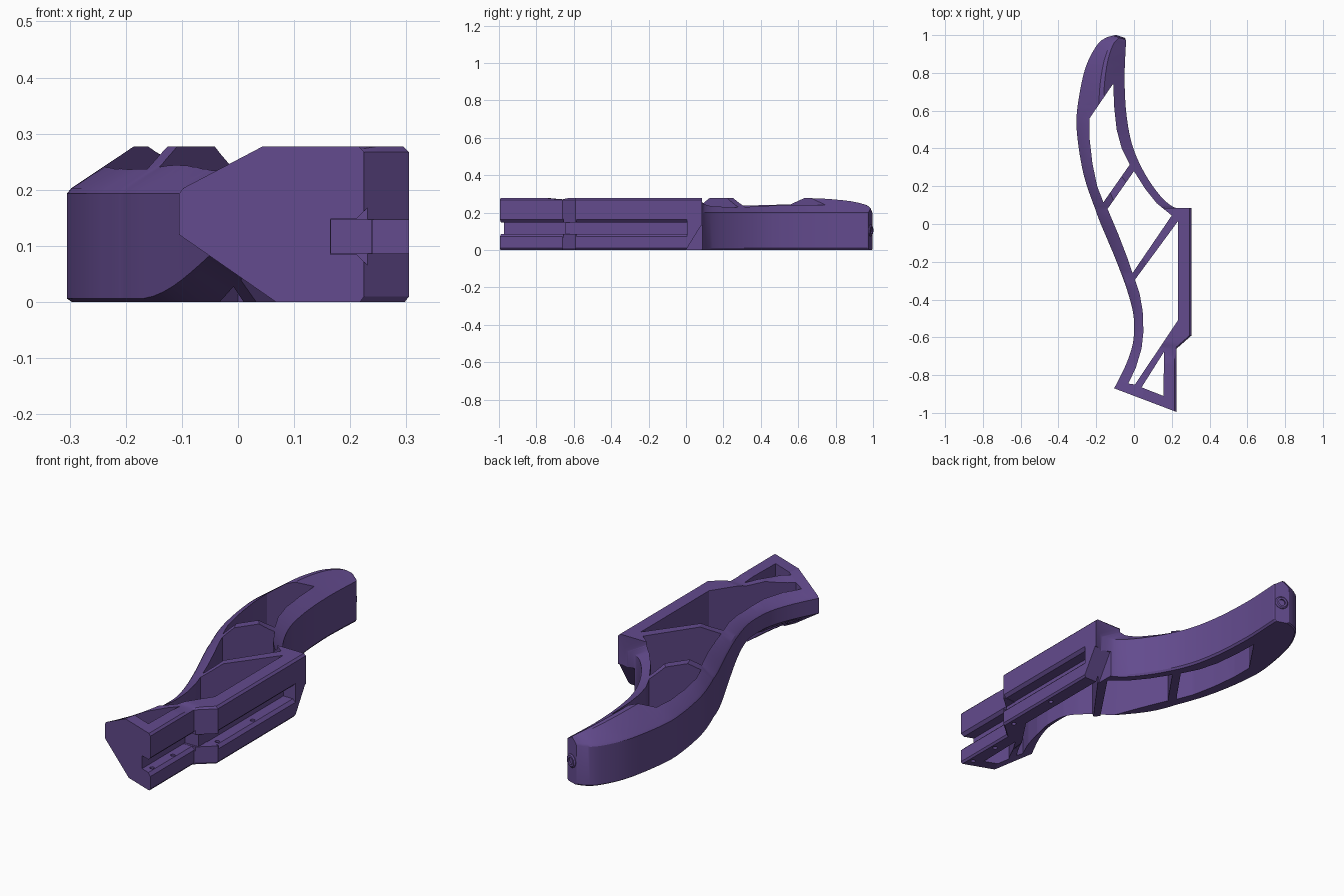
import bpy, bmesh, math
from mathutils import Vector

if "Cube" in bpy.data.objects:
    bpy.data.objects.remove(bpy.data.objects["Cube"])

mat = bpy.data.materials.new("purple")
mat.diffuse_color = (0.125, 0.07, 0.27, 1)
mat.use_nodes = True
mat.node_tree.nodes["Principled BSDF"].inputs["Base Color"].default_value = mat.diffuse_color


def make(name, bm):
    bmesh.ops.triangulate(bm, faces=bm.faces[:])
    bmesh.ops.recalc_face_normals(bm, faces=bm.faces[:])
    if bm.calc_volume(signed=True) < 0:
        bmesh.ops.reverse_faces(bm, faces=bm.faces[:])
    me = bpy.data.meshes.new(name)
    bm.to_mesh(me)
    bm.free()
    me.materials.append(mat)
    ob = bpy.data.objects.new(name, me)
    bpy.context.collection.objects.link(ob)
    return ob


def prism(name, pts, a, b, axis="z"):
    """Extrude a 2D polygon from a to b along an axis."""
    place = {"z": lambda p, h: (p[0], p[1], h),
             "y": lambda p, h: (p[0], h, p[1]),
             "x": lambda p, h: (h, p[0], p[1])}[axis]
    bm = bmesh.new()
    lo = [bm.verts.new(place(p, a)) for p in pts]
    hi = [bm.verts.new(place(p, b)) for p in pts]
    bm.faces.new(lo[::-1])
    bm.faces.new(hi)
    n = len(pts)
    for i in range(n):
        j = (i + 1) % n
        bm.faces.new((lo[i], lo[j], hi[j], hi[i]))
    return make(name, bm)


def volume(me):
    bm = bmesh.new()
    bm.from_mesh(me)
    v = bm.calc_volume(signed=True)
    bm.free()
    return v


def cut(ob, cutter):
    """Subtract the cutter, using the first solver that gives a sound solid."""
    before = volume(ob.data)
    most = volume(cutter.data)
    m = ob.modifiers.new("cut", "BOOLEAN")
    m.operation = "DIFFERENCE"
    m.object = cutter
    result = None
    for solver in ("EXACT", "MANIFOLD", "FLOAT"):
        try:
            m.solver = solver
        except TypeError:
            continue
        bpy.context.view_layer.update()
        dg = bpy.context.evaluated_depsgraph_get()
        me = bpy.data.meshes.new_from_object(ob.evaluated_get(dg))
        if len(me.polygons) and before - most * 1.01 <= volume(me) < before:
            result = me
            break
    ob.modifiers.remove(m)
    if result:
        ob.data = result
    bpy.data.objects.remove(cutter)


def spline(p, i, t):
    """Catmull-Rom point on segment i."""
    a, b, c, d = (p[max(0, min(len(p) - 1, i + k))] for k in (-1, 0, 1, 2))
    return 0.5 * (2 * b + (c - a) * t + (2 * a - 5 * b + 4 * c - d) * t * t
                  + (3 * b - a - 3 * c + d) * t ** 3)


# Paired left and right edge points, front to back
rows = [(-.105, -.87, .225, -.995), (-.045, -.75, .225, -.8), (-.01, -.65, .225, -.66),
        (0, -.57, .305, -.59), (-.005, -.47, .305, -.47), (-.04, -.34, .305, -.34),
        (-.1, -.18, .305, -.18), (-.18, .01, .305, .01), (-.205, .08, .305, .085),
        (-.215, .105, .265, .075), (-.235, .16, .2, .095), (-.255, .22, .13, .16),
        (-.275, .3, .05, .28), (-.295, .42, -.01, .42), (-.305, .55, -.04, .58),
        (-.29, .68, -.05, .75), (-.265, .8, -.048, .85), (-.235, .88, -.045, .91),
        (-.19, .955, -.043, .95), (-.15, .985, -.042, .968), (-.11, .998, -.045, .976)]
left = [Vector(r[:2]) for r in rows]
right = [Vector(r[2:]) for r in rows]
CORNER = 9  # straight rail before this row, smooth curve after it


def section(L, R, k):
    """Cross-section with sloped top edges and a front undercut on the left."""
    w = (R - L).length
    u = (R - L) / w
    s = max(0, min(1, -L.y / 0.5))
    zb = 0.006 + 0.114 * s * s * (3 - 2 * s)
    db = min(zb / 0.65, 0.6 * w)
    dl = min(0.12 + 0.08 * s, 0.45 * w)
    crown = 0.2 + 0.077 * min(1, w * 0.45 / 0.115)
    rail = max(0, min(1, 9 - k))
    zr = 0.2 + 0.067 * rail
    dr = 0.01 if rail == 1 else min(0.14 - 0.13 * rail, 0.45 * w)
    prof = [(0, zb), (db, 0), (w - 0.008, 0), (w, 0.01), (w, zr),
            (w - dr, crown), (dl, crown), (0.008, 0.203), (0, 0.193)]
    return [(*(L + u * d), z) for d, z in prof]


# Main body
bm = bmesh.new()
rings = []
STEPS = 5
for i in range(len(rows) - 1):
    last = i == len(rows) - 2
    for j in range(STEPS + last):
        t = j / STEPS
        L = spline(left, i, t)
        if i < CORNER:
            R = right[i].lerp(right[i + 1], t)
        else:
            R = spline(right[CORNER:], i - CORNER, t)
        rings.append([bm.verts.new(c) for c in section(L, R, i + t)])
for a, b in zip(rings, rings[1:]):
    for i in range(len(a)):
        j = (i + 1) % len(a)
        bm.faces.new((a[i], a[j], b[j], b[i]))
bm.faces.new(rings[0][::-1])
bm.faces.new(rings[-1])
body = make("frame_body", bm)

# Through windows between the struts
windows = [
    [(-.235, .56), (-.11, .743), (-.105, .62), (-.092, .5), (-.065, .4), (-.022, .315),
     (-.162, .115), (-.195, .2), (-.22, .32), (-.235, .45)],
    [(-.14, .08), (0, .28), (.06, .185), (.12, .11), (.2, .045), (-.008, -.26),
     (-.035, -.18), (-.085, -.05)],
    [(.233, .015), (.233, -.51), (.005, -.85), (-.03, -.845), (.01, -.76), (.04, -.66),
     (.05, -.57), (.046, -.46), (.03, -.37), (.005, -.295)],
    [(.04, -.865), (.16, -.675), (.155, -.91)],
]
cutters = [prism("window_cutter", w, -0.1, 0.4) for w in windows]


def slot(floor, outer, y0, y1):
    """Side slot with a flared mouth."""
    pts = [(floor, .085), (outer - .014, .085), (outer + .03, .041),
           (outer + .03, .192), (outer - .014, .148), (floor, .148)]
    return prism("slot_cutter", pts, y0, y1, "y")


# Slot stepped with the rail
cutters.append(slot(.165, .225, -1.1, -.655))
cutters.append(prism("slot_cutter", [(.166, .086), (.4, .086), (.4, .147), (.166, .147)],
                     -.665, -.645, "y"))
cutters.append(prism("slot_cutter", [(.239, .0865), (.4, .0865), (.4, .1465), (.239, .1465)],
                     -.65, -.58, "y"))
cutters.append(slot(.24, .305, -.585, .005))

# Sloped underside at the rail's rear end
cutters.append(prism("rail_end_cutter", [(0, -.02), (.3, -.02), (.3, .13), (.08, .13), (0, 0)],
                     .215, .4, "x"))

# Screw holes in the lower rail
for x, y in ((.196, -.94), (.196, -.78), (.274, -.55), (.274, -.28)):
    ring = [(x + .011 * math.cos(a * math.pi / 6), y + .011 * math.sin(a * math.pi / 6))
            for a in range(12)]
    cutters.append(prism("screw_hole_cutter", ring, -.05, .11))

for c in cutters:
    cut(body, c)

# Small ring boss on the rear tip
bm = bmesh.new()
N = 20
axis = Vector((.32, .947, 0))
side = Vector((.947, -.32, 0))
centre = Vector((-.077, .982, .105))
loops = []
for r, h in ((.032, -.01), (.032, .007), (.026, .012), (.016, .012), (.016, -.004)):
    loops.append([bm.verts.new(centre + axis * h + side * r * math.cos(2 * math.pi * i / N)
                               + Vector((0, 0, r * math.sin(2 * math.pi * i / N))))
                  for i in range(N)])
for a, b in zip(loops, loops[1:]):
    for i in range(N):
        j = (i + 1) % N
        bm.faces.new((a[i], a[j], b[j], b[i]))
bm.faces.new(loops[0])
bm.faces.new(loops[-1])
boss = make("tip_boss", bm)

for ob in (body, boss):
    bpy.ops.object.select_all(action="DESELECT")
    ob.select_set(True)
    bpy.context.view_layer.objects.active = ob
    bpy.ops.object.shade_smooth_by_angle(angle=math.radians(25))
